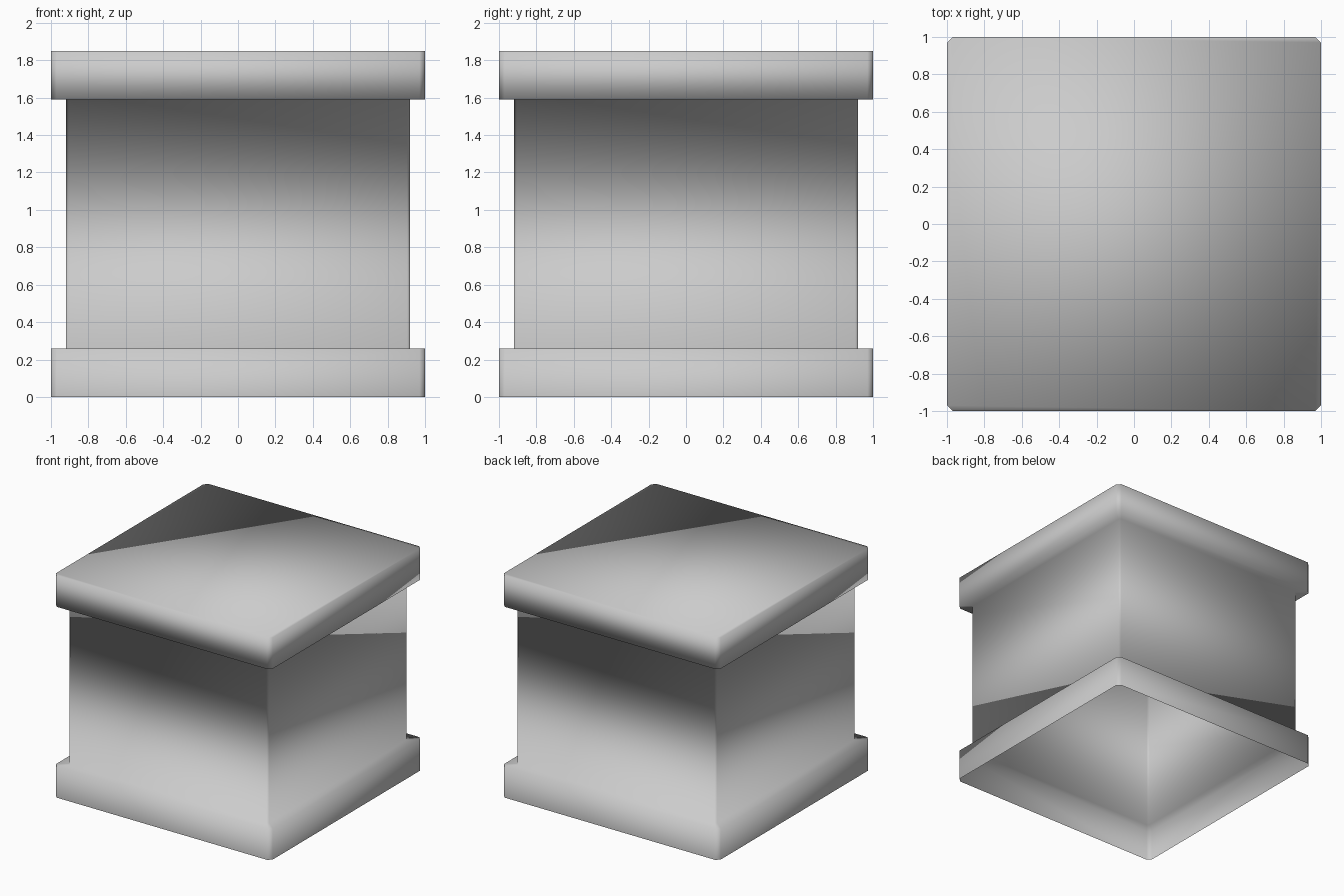
import bpy
import bmesh

cube = bpy.data.objects.get("Cube")
if cube:
    bpy.data.objects.remove(cube, do_unlink=True)

# One plain grey for the whole pedestal
grey = bpy.data.materials.new("plain grey")
grey.use_nodes = True
colour = (0.6, 0.6, 0.6, 1)
grey.diffuse_color = colour
grey.node_tree.nodes["Principled BSDF"].inputs["Base Color"].default_value = colour


def ring(bm, half, cut, z):
    """Square outline with chamfered corners, counter-clockwise."""
    inner = half - cut
    points = []
    x, y, u, v = half, -inner, half, inner
    for _ in range(4):
        points += [(x, y), (u, v)]
        x, y, u, v = -y, x, -v, u
    return [bm.verts.new((px, py, z)) for px, py in points]


# Half width, corner cut and height: base rim, recessed body, cap
profile = [
    (1.0, 0.03, 0.0), (1.0, 0.03, 0.26),
    (0.92, 0.015, 0.26), (0.92, 0.015, 1.59),
    (1.0, 0.03, 1.59), (1.0, 0.03, 1.85),
]

# Continuous shell, open and hollow underneath
bm = bmesh.new()
rings = [ring(bm, *level) for level in profile]
for low, high in zip(rings, rings[1:]):
    for i in range(8):
        j = (i + 1) % 8
        bm.faces.new((low[i], low[j], high[j], high[i]))

# Closed lid: a square core split on its diagonal, with slim edge triangles
top = rings[-1]
core = [top[i] for i in (1, 3, 5, 7)]
bm.faces.new((core[0], core[1], core[2]))
bm.faces.new((core[0], core[2], core[3]))
for i in (1, 3, 5, 7):
    bm.faces.new((top[i], top[(i + 1) % 8], top[(i + 2) % 8]))

# Soft shading runs across the entire shell
for face in bm.faces:
    face.smooth = True
mesh = bpy.data.meshes.new("pedestal_block")
bm.to_mesh(mesh)
bm.free()
mesh.materials.append(grey)
block = bpy.data.objects.new("pedestal_block", mesh)
bpy.context.collection.objects.link(block)
